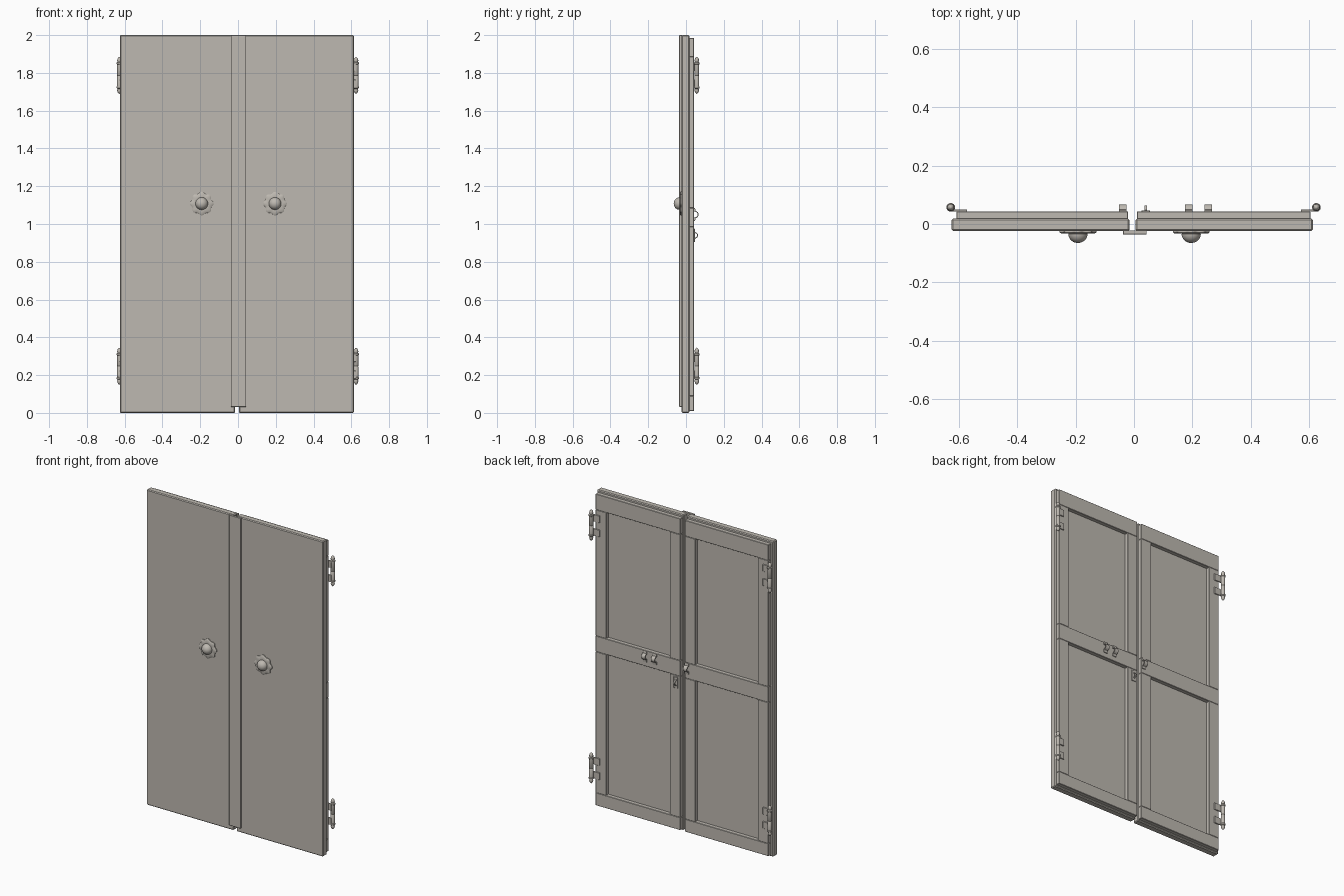
import bpy, bmesh, math
from mathutils import Matrix, Vector

if "Cube" in bpy.data.objects:
    bpy.data.objects.remove(bpy.data.objects["Cube"])

mat = bpy.data.materials.new("warm_grey")
mat.diffuse_color = (0.515, 0.485, 0.44, 1)
mat.use_nodes = True
mat.node_tree.nodes["Principled BSDF"].inputs["Base Color"].default_value = mat.diffuse_color


def finish(name, bm, smooth=False):
    bmesh.ops.recalc_face_normals(bm, faces=bm.faces[:])
    me = bpy.data.meshes.new(name)
    bm.to_mesh(me)
    bm.free()
    me.materials.append(mat)
    ob = bpy.data.objects.new(name, me)
    bpy.context.collection.objects.link(ob)
    if smooth:
        bpy.ops.object.select_all(action='DESELECT')
        ob.select_set(True)
        bpy.context.view_layer.objects.active = ob
        bpy.ops.object.shade_smooth_by_angle(angle=math.radians(40))
    return ob


def box(name, x, y, z, bevel=0.0):
    """Box from (min, max) pairs with optional chamfered edges."""
    bm = bmesh.new()
    size = Vector((x[1] - x[0], y[1] - y[0], z[1] - z[0]))
    mid = Vector((sum(x) / 2, sum(y) / 2, sum(z) / 2))
    bmesh.ops.create_cube(bm, size=1, matrix=Matrix.Translation(mid) @ Matrix.Diagonal((*size, 1)))
    if bevel:
        bmesh.ops.bevel(bm, geom=bm.edges[:], offset=bevel, segments=1, affect='EDGES')
    return finish(name, bm)


def lathe(name, profile, matrix, steps=20):
    """Spin (radius, height) points around the local z axis."""
    bm = bmesh.new()
    vs = [bm.verts.new((r, 0, h)) for r, h in profile]
    es = [bm.edges.new(p) for p in zip(vs, vs[1:])]
    bmesh.ops.spin(bm, geom=vs + es, cent=(0, 0, 0), axis=(0, 0, 1), angle=math.tau, steps=steps)
    bmesh.ops.remove_doubles(bm, verts=bm.verts[:], dist=1e-5)
    bm.transform(matrix)
    return finish(name, bm, True)


def strap(name, x, z, width, radius, height, foot):
    """Bent metal loop with flat feet, standing on the back of the frame."""
    def path(r, h):
        return [(r * math.cos(a), h * math.sin(a)) for a in
                [math.pi * i / 10 for i in range(11)]]
    t = 0.005
    outer = [(radius + foot, 0), (radius + foot, t)] + \
        [p for p in path(radius, height) if p[1] > t] + [(-radius - foot, t), (-radius - foot, 0)]
    inner = path(radius - t, height - t)[::-1]
    bm = bmesh.new()
    f = bm.faces.new([bm.verts.new((x - width / 2, BACK + h, z + u)) for u, h in outer + inner])
    r = bmesh.ops.extrude_face_region(bm, geom=[f])
    bmesh.ops.translate(bm, vec=(width, 0, 0), verts=[v for v in r['geom'] if isinstance(v, bmesh.types.BMVert)])
    finish(name, bm, True)


FRONT, MID, BACK = -0.024, 0.018, 0.043
FACE_FRONT = Matrix.Rotation(math.pi / 2, 4, 'X')   # local z points to -y

# Door slabs, each with a raised back frame
for side, x0, x1 in (("left", -0.625, -0.015), ("right", 0.005, 0.613)):
    box(side + "_door_panel", (x0, x1), (FRONT, MID), (0.0, 2.0), 0.005)
    a, b = (x0 + 0.016, x1 - 0.005) if side == "left" else (x0 + 0.005, x1 - 0.008)
    depth = (MID - 0.003, BACK)
    rails = {"bottom": (0.01, 0.09), "middle": (0.985, 1.085), "top": (1.885, 1.985)}
    for n, z in rails.items():
        box(f"{side}_{n}_rail", (a, b), depth, z, 0.002)
    for n, z in (("lower", (0.09, 0.985)), ("upper", (1.085, 1.885))):
        box(f"{side}_{n}_stile_a", (a, a + 0.075), depth, z, 0.002)
        box(f"{side}_{n}_stile_b", (b - 0.075, b), depth, z, 0.002)

# Cover strip over the gap between the doors
box("cover_strip", (-0.037, 0.043), (-0.036, FRONT + 0.002), (0.032, 2.0), 0.001)

# Front knobs on scalloped rosettes
for side, x in (("left", -0.192), ("right", 0.196)):
    place = Matrix.Translation((x, FRONT, 1.108)) @ FACE_FRONT
    bm = bmesh.new()
    n = 64
    rings = []
    for scale, h in ((1, -0.002), (1, 0.005), (0.9, 0.009), (0.6, 0.009)):
        ring = []
        for i in range(n):
            t = math.tau * i / n
            r = scale * (0.0585 + 0.0045 * math.cos(8 * t))
            ring.append(bm.verts.new((r * math.cos(t), r * math.sin(t), h)))
        rings.append(ring)
    for p, q in zip(rings, rings[1:]):
        for i in range(n):
            j = (i + 1) % n
            bm.faces.new((p[i], p[j], q[j], q[i]))
    bm.faces.new(rings[-1])
    bm.faces.new(rings[0][::-1])
    bm.transform(place)
    finish(side + "_rosette", bm, True)
    dome = [(0.033 * math.cos(a), 0.010 + 0.031 * math.sin(a))
            for a in [math.pi / 2 * i / 8 for i in range(9)]]
    lathe(side + "_knob", [(0.026, 0.004)] + dome, place, 24)

# Hinges: finial-tipped barrel with two tabs onto the frame
half = [(0.013, 0.058), (0.015, 0.060), (0.015, 0.067), (0.010, 0.071),
        (0.012, 0.078), (0.010, 0.088), (0.005, 0.095), (0, 0.098)]
barrel = [(r, -h) for r, h in half[::-1]] + [(0.013, -0.002), (0.0115, 0), (0.013, 0.002)] + half
for side, s, x in (("left", -1, -0.628), ("right", 1, 0.625)):
    for level, z in (("lower", 0.247), ("upper", 1.787)):
        lathe(f"{side}_{level}_hinge_barrel", barrel, Matrix.Translation((x, 0.057, z)), 16)
        for k, dz in (("low", -0.045), ("high", 0.045)):
            xs = sorted((x, s * 0.572))
            box(f"{side}_{level}_hinge_tab_{k}", xs, (BACK - 0.001, 0.049),
                (z + dz - 0.022, z + dz + 0.022), 0.001)

# Latch loops and lock staple on the back
for name, x in (("bolt_keeper", -0.038), ("bolt_guide_inner", 0.187), ("bolt_guide_outer", 0.255)):
    strap(name, x, 1.05, 0.026, 0.021, 0.024, 0.014)
strap("lock_staple", 0.04, 0.94, 0.009, 0.018, 0.021, 0.002)
box("lock_staple_plate", (0.026, 0.054), (BACK - 0.001, BACK + 0.004), (0.905, 0.975), 0.001)
